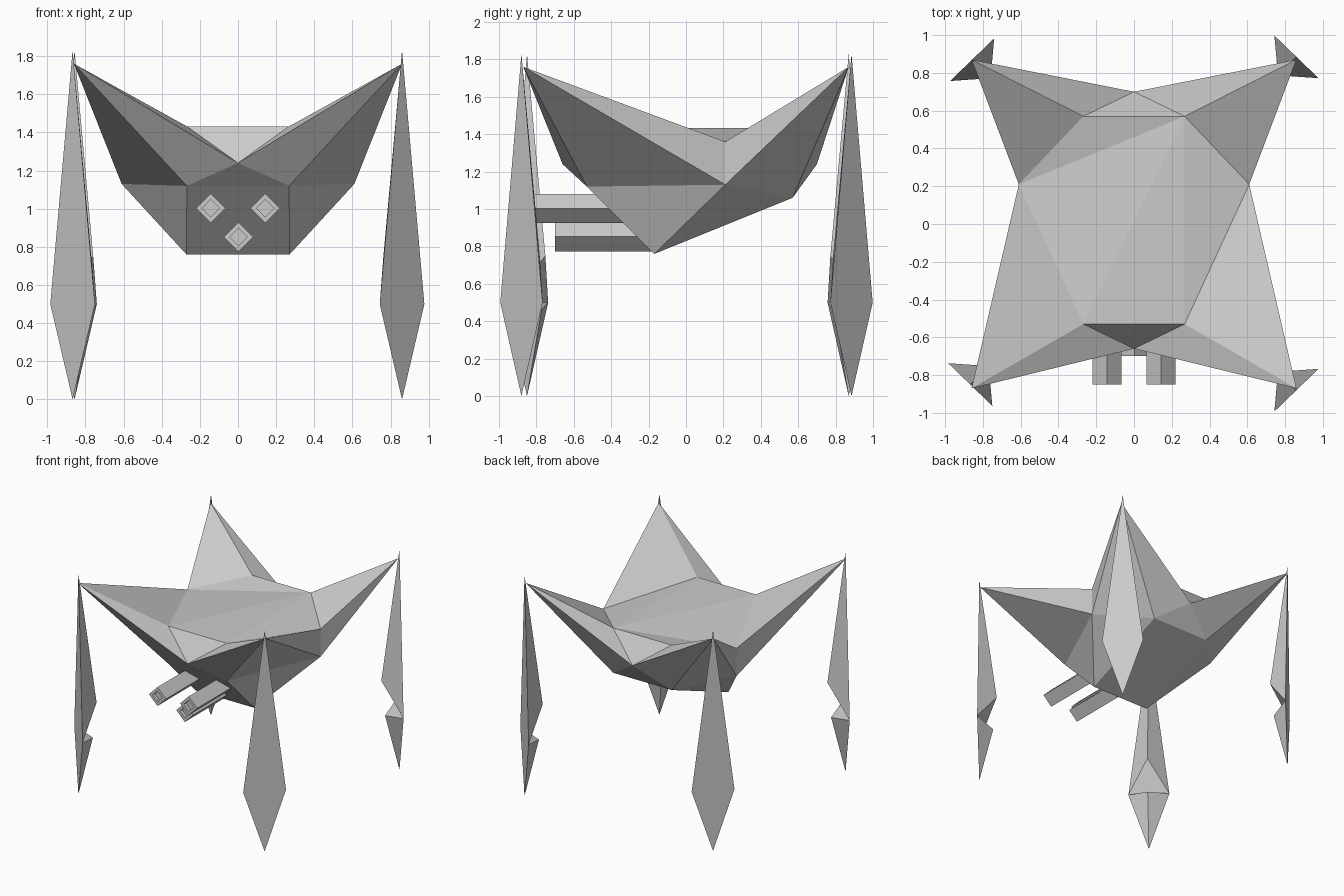
import bpy, bmesh
from mathutils import Vector

if "Cube" in bpy.data.objects:
    bpy.data.objects.remove(bpy.data.objects["Cube"])


def make_object(name, verts, faces):
    """Build a flat-shaded mesh from named points and faces."""
    bm = bmesh.new()
    v = {k: bm.verts.new(p) for k, p in verts.items()}
    for f in faces:
        bm.faces.new([v[k] for k in f])
    bmesh.ops.recalc_face_normals(bm, faces=bm.faces)
    mesh = bpy.data.meshes.new(name)
    bm.to_mesh(mesh)
    bm.free()
    obj = bpy.data.objects.new(name, mesh)
    bpy.context.collection.objects.link(obj)
    return obj


# Faceted hull with four raised shoulder points
points, faces = {}, []
for end, y_mid, y_top, z_low in (("front", -0.66, -0.53, 1.12), ("back", 0.70, 0.57, 1.06)):
    points[end + "_nose"] = (0, y_mid, 1.24)
    for side, s in (("L", -1), ("R", 1)):
        points[end + "_top" + side] = (s * 0.268, y_top, 1.432)
        points[end + "_low" + side] = (s * 0.268, y_top, z_low)
        points[end + "_tip" + side] = (s * 0.86, 0.87 * (1 if y_mid > 0 else -1), 1.76)
for side, s in (("L", -1), ("R", 1)):
    points["rib_top" + side] = (s * 0.61, 0.21, 1.36)
    points["rib_low" + side] = (s * 0.61, 0.21, 1.13)
    points["keel" + side] = (s * 0.27, -0.17, 0.76)

for end in ("front", "back"):
    for side in "LR":
        ring = [end + "_nose", end + "_top" + side, "rib_top" + side,
                "rib_low" + side, end + "_low" + side]
        for a, b in zip(ring, ring[1:] + ring[:1]):
            faces.append((end + "_tip" + side, a, b))
        faces.append(("rib_low" + side, end + "_low" + side, "keel" + side))
    for level in ("_top", "_low"):
        faces.append((end + "_nose", end + level + "L", end + level + "R"))
    faces.append((end + "_lowL", end + "_lowR", "keelR", "keelL"))

# Top deck, fanned from one rear corner
deck = ["back_topL", "rib_topL", "front_topL", "front_topR", "rib_topR"]
faces += [("back_topR", a, b) for a, b in zip(deck, deck[1:])]
make_object("hull", points, faces)


# Blade legs: flat outer diamond, two inward-facing spikes
def leg(name, cx, cy):
    sx, sy = (1 if cx > 0 else -1), (1 if cy > 0 else -1)

    def p(dx, dy, z):
        return (cx + sx * dx, cy + sy * dy, z)

    verts = {"top": p(0, 0, 1.83), "foot": p(0, 0, 0),
             "a": p(0.117, -0.113, 0.5), "b": p(-0.117, 0.113, 0.5),
             "knee": p(-0.098, -0.098, 0.75), "shin": p(-0.078, -0.078, 0.46)}
    make_object(name, verts, [
        ("top", "a", "b"), ("foot", "a", "b"),
        ("top", "a", "knee"), ("top", "b", "knee"), ("knee", "a", "b"),
        ("shin", "a", "b"), ("foot", "a", "shin"), ("foot", "b", "shin")])


leg("front_right_leg", 0.86, -0.88)
leg("front_left_leg", -0.867, -0.85)
leg("back_right_leg", 0.86, 0.885)
leg("back_left_leg", -0.857, 0.87)


# Diamond-section gun barrels with a recessed muzzle
def barrel(name, x, z, y0, y1):
    r = 0.078
    dirs = [Vector((1, 0, 0)), Vector((0, 0, 1)), Vector((-1, 0, 0)), Vector((0, 0, -1))]
    rings = [(y1, r), (y0, r), (y0, r * 0.58), (y0 + 0.03, r * 0.58)]
    verts = {(i, j): Vector((x, y, z)) + d * rad
             for i, (y, rad) in enumerate(rings) for j, d in enumerate(dirs)}
    quads = [((i, j), (i, (j + 1) % 4), (i + 1, (j + 1) % 4), (i + 1, j))
             for i in range(3) for j in range(4)]
    caps = [[(i, j) for j in range(4)] for i in (0, 3)]
    make_object(name, verts, quads + caps)


barrel("left_barrel", -0.143, 1.003, -0.85, -0.31)
barrel("right_barrel", 0.143, 1.003, -0.85, -0.31)
barrel("lower_barrel", 0.003, 0.852, -0.70, -0.16)
